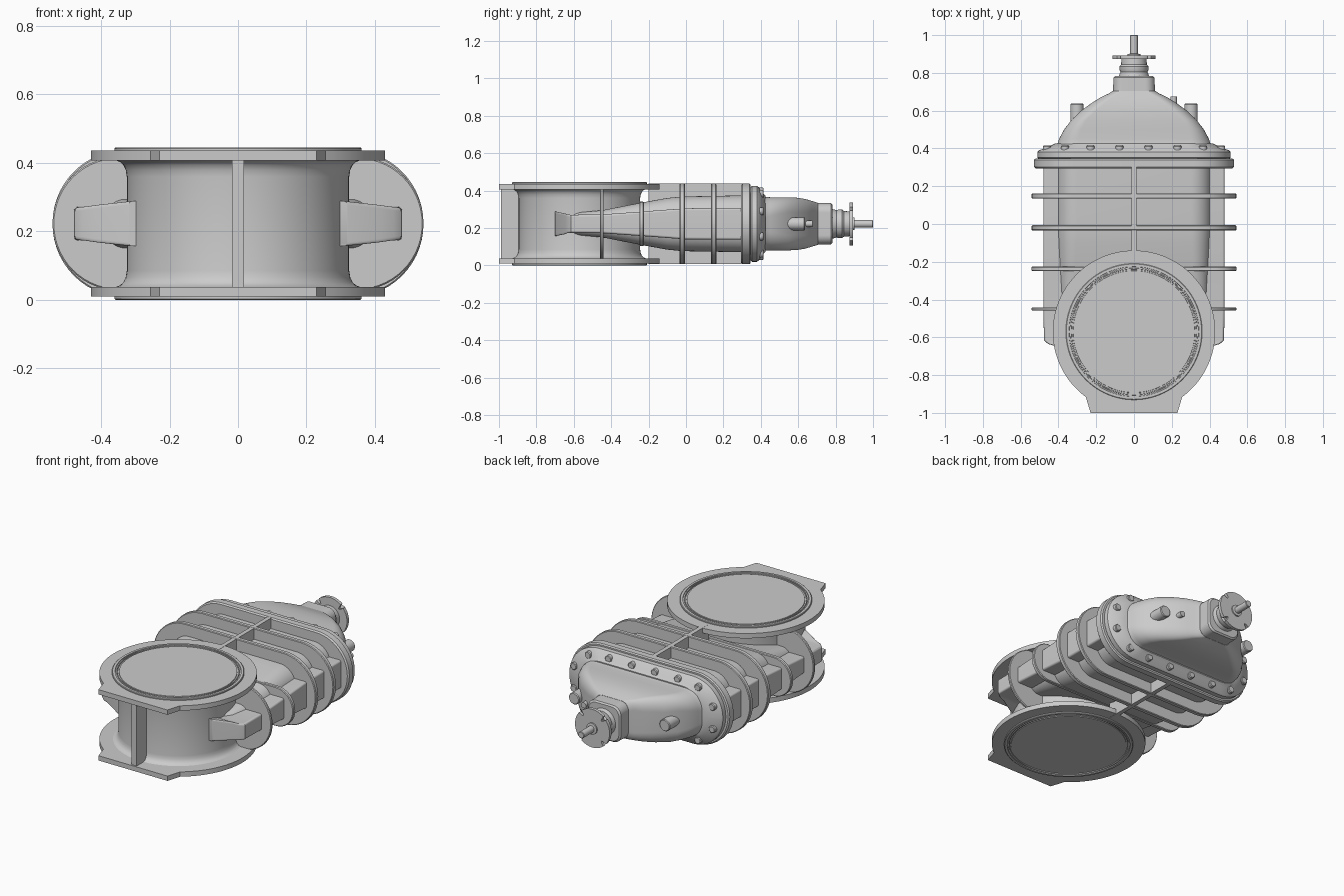
import bpy, bmesh
from math import sin, cos, pi, radians
from mathutils import Vector, Matrix

ZC = 0.2225      # height of the body centre plane
PY = -0.57       # y of the pipe axis


def finish(bm, name):
    bmesh.ops.remove_doubles(bm, verts=bm.verts, dist=1e-5)
    bmesh.ops.recalc_face_normals(bm, faces=bm.faces)
    me = bpy.data.meshes.new(name)
    bm.to_mesh(me)
    bm.free()
    ob = bpy.data.objects.new(name, me)
    bpy.context.collection.objects.link(ob)
    return ob


def skin(name, rings):
    """Bridge closed rings of equal point count and cap both ends."""
    bm = bmesh.new()
    vs = [[bm.verts.new(p) for p in ring] for ring in rings]
    n = len(vs[0])
    for a, b in zip(vs, vs[1:]):
        for i in range(n):
            j = (i + 1) % n
            bm.faces.new((a[i], a[j], b[j], b[i]))
    bm.faces.new(vs[0])
    bm.faces.new(vs[-1])
    return finish(bm, name)


def rounded(y, hw, hh, r, n=14):
    """Rounded rectangle in the xz plane."""
    r = min(r, hw - 1e-3, hh - 1e-3)
    pts = []
    for q, (sx, sz) in enumerate(((1, 1), (-1, 1), (-1, -1), (1, -1))):
        for i in range(n + 1):
            a = (q + i / n) * pi / 2
            pts.append((sx * (hw - r) + r * cos(a), y, ZC + sz * (hh - r) + r * sin(a)))
    return pts


def loft(name, sections):
    return skin(name, [rounded(*s) for s in sections])


def lathe(name, profile, axis, centre, n=64):
    """Revolve (radius, position) pairs about the y or z axis."""
    rings = []
    for r, h in profile:
        ring = []
        for i in range(n):
            a = 2 * pi * i / n
            u, v = r * cos(a), r * sin(a)
            ring.append((centre[0] + u, centre[1] + v, h) if axis == 'z'
                        else (centre[0] + u, h, centre[1] + v))
        rings.append(ring)
    return skin(name, rings)


def box(name, lo, hi):
    bm = bmesh.new()
    lo, hi = Vector(lo), Vector(hi)
    bmesh.ops.create_cube(bm, size=1, matrix=Matrix.Translation((lo + hi) / 2)
                          @ Matrix.Diagonal((*(hi - lo), 1)))
    return finish(bm, name)


# pipe barrel with filleted ends and raised, grooved sealing faces
half = [(0.315, 0.002), (0.322, 0.002), (0.323, 0.006), (0.330, 0.006), (0.331, 0.001),
        (0.336, 0.001), (0.337, 0.005), (0.343, 0.005), (0.344, 0.0), (0.358, 0.0),
        (0.361, 0.003), (0.361, 0.036), (0.345, 0.042), (0.335, 0.051), (0.328, 0.066),
        (0.325, 0.085)]
full = half + [(r, 2 * ZC - z) for r, z in reversed(half)]
lathe("pipe_barrel", full, 'z', (0, PY), 96)

# pipe flanges, each with a flat foot at the front
outline = [(0.43 * cos(a), PY + 0.43 * sin(a)) for a in
           [radians(-53.6 + i * 287.2 / 80) for i in range(81)]]
outline += [(-0.23, -1.0), (0.23, -1.0)]
for name, z0, z1 in (("lower_flange", 0.009, 0.038), ("upper_flange", 0.407, 0.436)):
    skin(name, [[(x, y, z) for x, y in outline] for z in (z0, z1)])
box("front_web", (-0.018, -0.99, 0.03), (0.018, -0.86, 0.415))

# flattened gate body, tapering towards the pipe
loft("gate_body", [(-0.66, 0.30, 0.055, 0.05), (-0.56, 0.37, 0.062, 0.05),
                   (-0.45, 0.39, 0.072, 0.06), (-0.24, 0.40, 0.113, 0.09),
                   (-0.10, 0.405, 0.138, 0.10), (-0.02, 0.41, 0.146, 0.11),
                   (0.32, 0.41, 0.152, 0.11)])

# side guide channels running past the pipe
loft("guide_channels", [(-0.70, 0.32, 0.066, 0.012), (-0.645, 0.42, 0.055, 0.012),
                        (-0.635, 0.455, 0.05, 0.012), (-0.615, 0.477, 0.048, 0.012),
                        (-0.45, 0.479, 0.05, 0.012), (-0.24, 0.48, 0.065, 0.012),
                        (0.0, 0.48, 0.083, 0.012), (0.32, 0.48, 0.085, 0.012)])

# stiffening ribs around the body
for i, (y, t, hw, hh) in enumerate(((0.148, 0.014, 0.542, 0.215), (-0.02, 0.014, 0.542, 0.215),
                                    (-0.237, 0.012, 0.542, 0.118), (-0.45, 0.009, 0.542, 0.195))):
    loft(f"body_rib_{i + 1}", [(y - t, hw - 0.004, hh - 0.004, 0.22), (y - t + 0.004, hw, hh, 0.22),
                               (y + t - 0.004, hw, hh, 0.22), (y + t, hw - 0.004, hh - 0.004, 0.22)])
box("centre_rib", (-0.013, -0.20, 0.008), (0.013, 0.31, 0.437))

# bolted joint between body and bonnet
loft("body_flange", [(0.295, 0.522, 0.208, 0.21), (0.303, 0.53, 0.215, 0.215),
                     (0.340, 0.53, 0.215, 0.215), (0.346, 0.522, 0.208, 0.21)])
loft("bonnet_flange", [(0.342, 0.50, 0.19, 0.2), (0.352, 0.512, 0.203, 0.205),
                       (0.380, 0.512, 0.203, 0.205), (0.390, 0.503, 0.195, 0.2),
                       (0.410, 0.45, 0.165, 0.17), (0.425, 0.42, 0.15, 0.15)])

# bolts around the joint
spots = [(x, s * 0.172) for x in (-0.23, -0.077, 0.077, 0.23) for s in (1, -1)]
spots += [(s * (0.30 + 0.175 * cos(a)), 0.172 * sin(a)) for s in (1, -1)
          for a in (radians(-68), radians(-23), radians(23), radians(68))]
for i, (x, z) in enumerate(spots):
    lathe(f"joint_bolt_{i + 1}", [(0.021, 0.38), (0.021, 0.411), (0.017, 0.415)],
          'y', (x, ZC + z), 20)

# domed bonnet narrowing to the neck
loft("bonnet", [(0.40, 0.425, 0.152, 0.12), (0.425, 0.405, 0.144, 0.11),
                (0.45, 0.397, 0.142, 0.10), (0.50, 0.370, 0.142, 0.09),
                (0.55, 0.332, 0.142, 0.08), (0.60, 0.280, 0.139, 0.08),
                (0.64, 0.225, 0.132, 0.07), (0.67, 0.178, 0.123, 0.06),
                (0.69, 0.135, 0.117, 0.05), (0.705, 0.112, 0.112, 0.05)])
loft("bonnet_neck", [(0.60, 0.113, 0.112, 0.05), (0.775, 0.109, 0.110, 0.05),
                     (0.783, 0.101, 0.102, 0.05)])

# plug bosses on the bonnet shoulders
for s, side in ((1, "right"), (-1, "left")):
    lathe(f"{side}_boss", [(0.035, 0.46), (0.035, 0.632), (0.031, 0.637)],
          'y', (s * 0.302, ZC), 32)
lathe("small_plug", [(0.017, 0.58), (0.017, 0.676)], 'y', (0.21, ZC), 24)

# gland sleeve below the actuator flange
lathe("gland_sleeve", [(0.082, 0.77), (0.076, 0.795), (0.072, 0.805), (0.076, 0.815),
                       (0.076, 0.835), (0.068, 0.845), (0.066, 0.88)], 'y', (0, ZC), 48)

# actuator flange with four open slots
notched = []
for q in range(4):
    for i in range(24):
        d = q * 90 + i * 78 / 23 - 39
        notched.append((0.115 * cos(radians(d)), 0.115 * sin(radians(d))))
    for r, k in ((0.093, 41), (0.086, 43.5), (0.086, 46.5), (0.093, 49)):
        d = radians(q * 90 + k)
        notched.append((r * cos(d), r * sin(d)))
skin("actuator_flange", [[(x, y, ZC + z) for x, z in notched] for y in (0.873, 0.892)])

# stem
lathe("stem", [(0.034, 0.88), (0.034, 0.900), (0.020, 0.902), (0.020, 0.997), (0.017, 1.0)],
      'y', (0, ZC), 32)

# smooth shading with sharp edges kept
for ob in bpy.context.scene.objects:
    ob.select_set(True)
    bpy.context.view_layer.objects.active = ob
bpy.ops.object.shade_smooth_by_angle(angle=radians(32))
